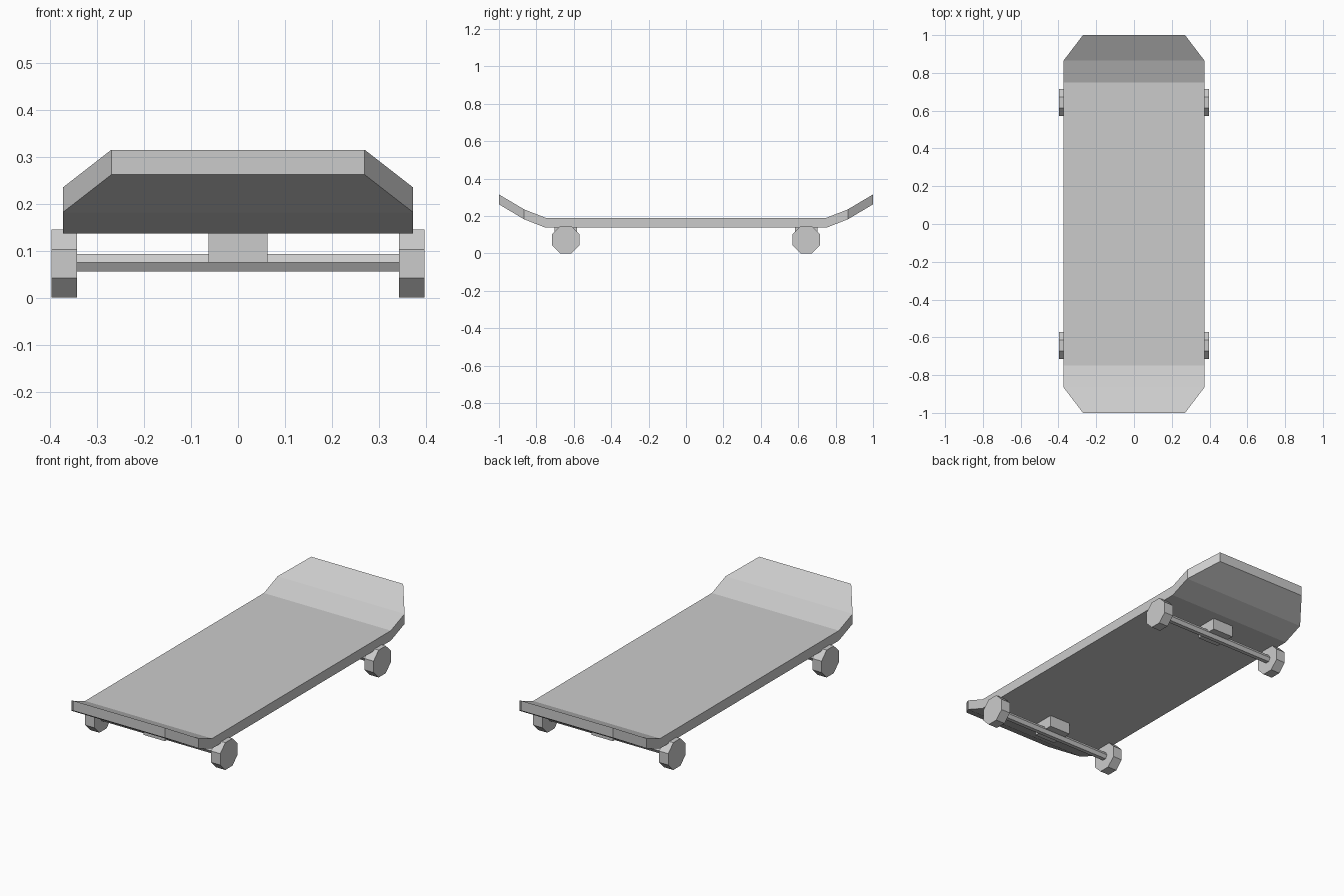
import bpy, bmesh, math
from mathutils import Matrix

if "Cube" in bpy.data.objects:
    bpy.data.objects.remove(bpy.data.objects["Cube"])

grey = bpy.data.materials.new("plain_grey")
grey.diffuse_color = (0.6, 0.6, 0.6, 1)
grey.use_nodes = True
grey.node_tree.nodes["Principled BSDF"].inputs["Base Color"].default_value = grey.diffuse_color


def add_object(name, bm):
    bmesh.ops.recalc_face_normals(bm, faces=bm.faces)
    mesh = bpy.data.meshes.new(name)
    bm.to_mesh(mesh)
    bm.free()
    mesh.materials.append(grey)
    bpy.context.collection.objects.link(bpy.data.objects.new(name, mesh))


def x_cylinder(name, sides, radius, length, turn, centre):
    """Flat-sided cylinder lying along x."""
    bm = bmesh.new()
    bmesh.ops.create_cone(bm, cap_ends=True, segments=sides, radius1=radius,
                          radius2=radius, depth=length)
    bm.transform(Matrix.Translation(centre) @ Matrix.Rotation(turn, 4, 'X')
                 @ Matrix.Rotation(math.pi / 2, 4, 'Y'))
    add_object(name, bm)


# Deck: cross-sections along y (half width, top height), mirrored front to back
half = [(0.75, 0.373, 0.19), (0.865, 0.373, 0.235), (1.0, 0.27, 0.315)]
sections = [(-y, w, z) for y, w, z in reversed(half)] + half
thick = 0.053
bm = bmesh.new()
rings = [[bm.verts.new(p) for p in ((-w, y, z - thick), (w, y, z - thick),
                                    (w, y, z), (-w, y, z))]
         for y, w, z in sections]
for a, b in zip(rings, rings[1:]):
    for i in range(4):
        j = (i + 1) % 4
        bm.faces.new((a[i], a[j], b[j], b[i]))
bm.faces.new(rings[0])
bm.faces.new(rings[-1])
add_object("deck", bm)

# Trucks: mounting block, hexagonal axle and two octagonal wheels at each end
for end, y in (("front", -0.643), ("back", 0.643)):
    bm = bmesh.new()
    bmesh.ops.create_cube(bm, size=1)
    bm.transform(Matrix.Translation((0, y, 0.106))
                 @ Matrix.Diagonal((0.125, 0.12, 0.062, 1)))
    add_object(end + "_truck_block", bm)
    x_cylinder(end + "_axle", 6, 0.0215, 0.686, 0, (0, y, 0.0745))
    for side, x in (("left", -0.37), ("right", 0.37)):
        x_cylinder(f"{end}_{side}_wheel", 8, 0.0785, 0.054, math.pi / 8,
                   (x, y, 0.0725))
